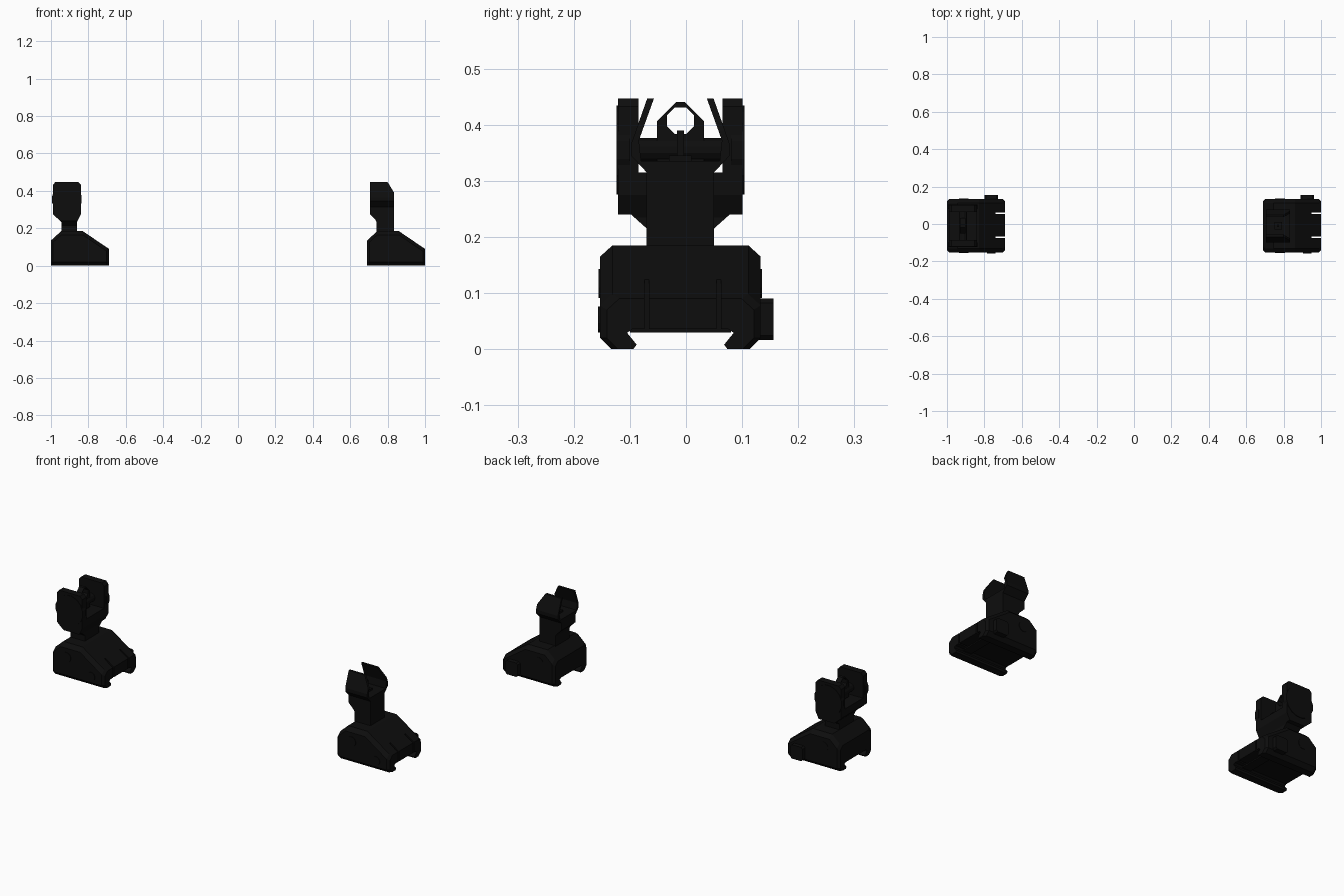
import bpy, bmesh, math
from mathutils import Vector

if "Cube" in bpy.data.objects:
    bpy.data.objects.remove(bpy.data.objects["Cube"])

black = bpy.data.materials.new("matte black")
black.diffuse_color = (0.004, 0.004, 0.004, 1)
black.use_nodes = True
black.node_tree.nodes["Principled BSDF"].inputs["Base Color"].default_value = black.diffuse_color
CY = -0.01  # centre plane of both sights


def finish(bm, name):
    bmesh.ops.recalc_face_normals(bm, faces=bm.faces)
    me = bpy.data.meshes.new(name)
    bm.to_mesh(me)
    bm.free()
    ob = bpy.data.objects.new(name, me)
    me.materials.append(black)
    bpy.context.collection.objects.link(ob)
    return ob


def loft(name, sections):
    bm = bmesh.new()
    rings = [[bm.verts.new(p) for p in s] for s in sections]
    for a, b in zip(rings, rings[1:]):
        for i in range(len(a)):
            j = (i + 1) % len(a)
            bm.faces.new((a[i], a[j], b[j], b[i]))
    bm.faces.new(rings[0])
    bm.faces.new(rings[-1])
    return finish(bm, name)


def prism_x(name, pts, x0, x1):
    return loft(name, [[(x, y, z) for y, z in pts] for x in (x0, x1)])


def prism_y(name, pts, y0, y1):
    return loft(name, [[(x, y, z) for x, z in pts] for y in (y0, y1)])


def box(name, x0, x1, y0, y1, z0, z1):
    return prism_x(name, [(y0, z0), (y1, z0), (y1, z1), (y0, z1)], x0, x1)


def disc(name, x, z, r, y0, y1, n=12):
    a = [2 * math.pi * (i + 0.5) / n for i in range(n)]
    return prism_y(name, [(x + r * math.cos(t), z + r * math.sin(t)) for t in a], y0, y1)


def mirrored(half):
    """Right-half outline (offset from centre plane) to full outline."""
    return [(CY + y, z) for y, z in half] + [(CY - y, z) for y, z in reversed(half)]


def boolean(ob, tool, op):
    m = ob.modifiers.new("cut", 'BOOLEAN')
    m.operation, m.solver, m.object = op, 'EXACT', tool
    bpy.context.view_layer.objects.active = ob
    bpy.ops.object.modifier_apply(modifier=m.name)
    bpy.data.objects.remove(tool)


# Rail clamp base, lofted along x, same for both sights
def clamp_base(label, x0):
    def section(x, top, inset):
        w = 0.143 - inset
        half = [(0.085, 0.036), (0.095, 0.029), (0.078, 0.008), (0.084, 0),
                (w - 0.02, 0), (w, 0.02), (w, top - 0.02), (w - 0.022, top)]
        return [(x0 + x, y, z) for y, z in mirrored(half)]
    base = loft(label + "_base", [
        section(0, 0.135, 0.012), section(0.012, 0.146, 0), section(0.055, 0.185, 0),
        section(0.17, 0.185, 0), section(0.298, 0.098, 0), section(0.31, 0.09, 0.012)])
    # thin slits in the sloping end
    for y in (-0.07, 0.058):
        boolean(base, box("slit_cutter", x0 + 0.26, x0 + 0.33, y - 0.004, y + 0.004, -0.1, 0.3),
                'DIFFERENCE')
    # cross bolt, clamp knob and screw head
    box(label + "_cross_bolt", x0 + 0.21, x0 + 0.26, -0.1, 0.08, 0.03, 0.05)
    c = 0.008
    kx0, kx1, kz0, kz1 = x0 + 0.2, x0 + 0.272, 0.016, 0.09
    prism_y(label + "_clamp_knob", [
        (kx0 + c, kz0), (kx1 - c, kz0), (kx1, kz0 + c), (kx1, kz1 - c),
        (kx1 - c, kz1), (kx0 + c, kz1), (kx0, kz1 - c), (kx0, kz0 + c)], 0.12, 0.156)
    disc(label + "_screw_head", x0 + 0.236, 0.053, 0.024, -0.157, -0.14)
    # pivot pin ends
    disc(label + "_pivot_pin", x0 + 0.09, 0.117, 0.027, -0.156, 0.135)


clamp_base("rear", -1.0)
clamp_base("front", 0.69)

# Rear sight yoke: side outline crossed with a U-shaped outline
yoke = prism_x("rear_yoke", mirrored([
    (0.06, 0.17), (0.06, 0.215), (0.088, 0.24), (0.111, 0.24), (0.111, 0.447),
    (0.075, 0.447), (0.075, 0.315)]), -1.1, -0.7)
boolean(yoke, prism_y("yoke_side_cutter", [
    (-0.945, 0.16), (-0.86, 0.16), (-0.86, 0.235), (-0.84, 0.275), (-0.84, 0.432),
    (-0.853, 0.447), (-0.977, 0.447), (-0.99, 0.432), (-0.99, 0.275), (-0.945, 0.235)],
    -0.3, 0.3), 'INTERSECT')

# Round adjusters on the yoke's outer sides
for side in (-1, 1):
    disc("rear_adjuster", -0.915, 0.355, 0.081, CY + side * 0.09, CY + side * 0.114, 16)

# Rear aperture: axle and angular plate with an eight-sided hole
disc("rear_axle", -0.915, 0.355, 0.022, CY - 0.08, CY + 0.08)
plate = prism_x("rear_aperture", mirrored([
    (0.042, 0.32), (0.042, 0.406), (0.008, 0.44)]), -0.93, -0.9)
hole = [(CY + 0.026 * math.cos(math.pi * (i + 0.5) / 4),
         0.407 + 0.026 * math.sin(math.pi * (i + 0.5) / 4)) for i in range(8)]
boolean(plate, prism_x("hole_cutter", hole, -1, -0.8), 'DIFFERENCE')

# Front sight tower with protective ears leaning inward
tower = prism_x("front_tower", mirrored([
    (0.06, 0.17), (0.06, 0.315), (0.088, 0.345), (0.088, 0.365), (0.059, 0.447),
    (0.047, 0.447), (0.074, 0.372), (0.07, 0.335)]), 0.6, 0.95)
boolean(tower, prism_y("tower_side_cutter", [
    (0.74, 0.16), (0.835, 0.16), (0.835, 0.39), (0.8, 0.447), (0.705, 0.447),
    (0.705, 0.275), (0.735, 0.245), (0.74, 0.235)], -0.3, 0.3), 'INTERSECT')

# Front aiming post on a round collar
box("front_post", 0.764, 0.776, CY - 0.006, CY + 0.006, 0.33, 0.39)
box("front_post_collar", 0.75, 0.79, CY - 0.02, CY + 0.02, 0.325, 0.345)
